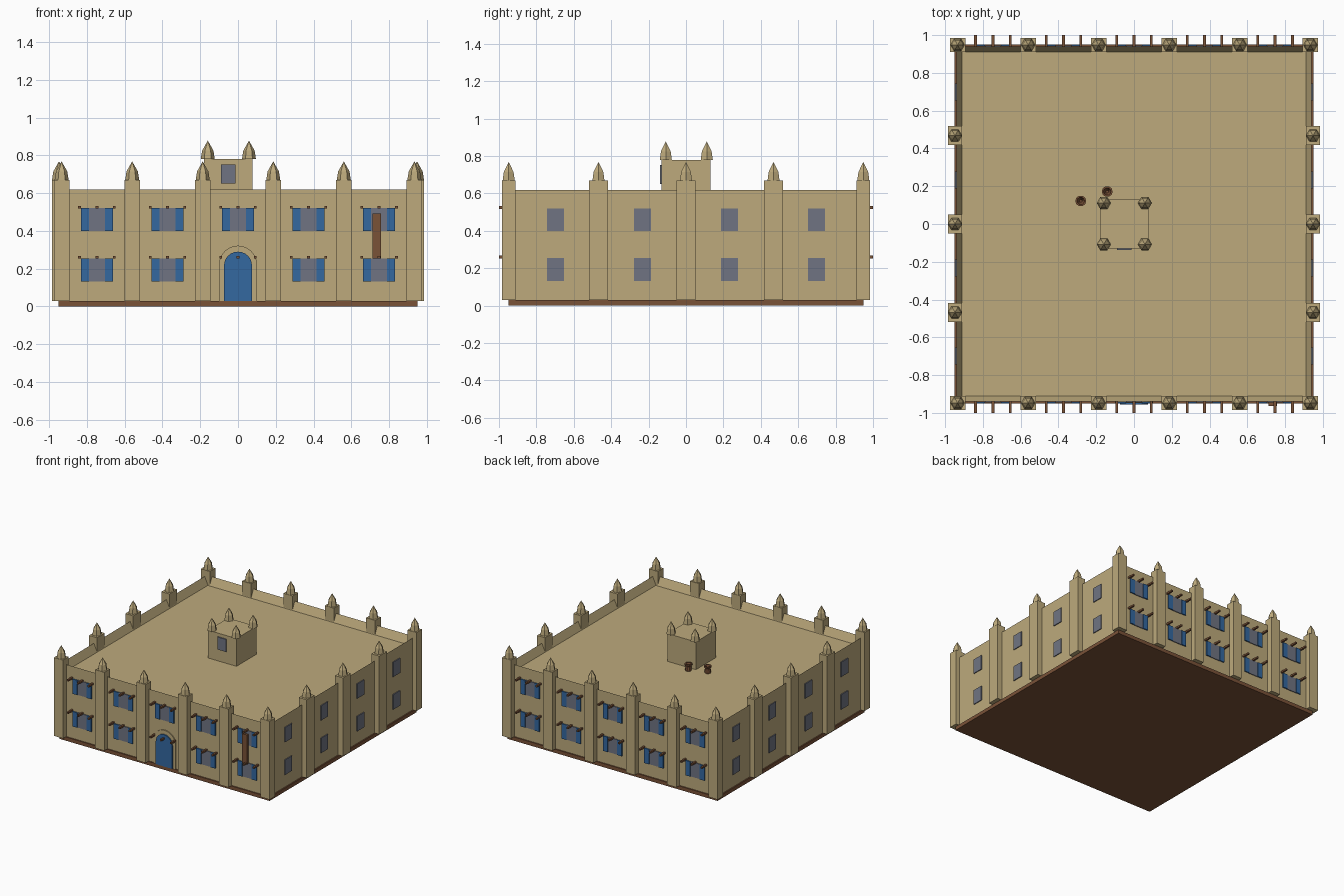
import bpy, bmesh, math

if "Cube" in bpy.data.objects:
    bpy.data.objects.remove(bpy.data.objects["Cube"])


def material(name, rgb):
    m = bpy.data.materials.new(name)
    m.diffuse_color = (*rgb, 1)
    m.use_nodes = True
    m.node_tree.nodes["Principled BSDF"].inputs["Base Color"].default_value = m.diffuse_color
    return m


SAND = material("sandstone", (0.51, 0.402, 0.202))
BROWN = material("brown_wood", (0.195, 0.084, 0.039))
BLUE = material("blue_paint", (0.033, 0.138, 0.352))
GREY = material("grey_glass", (0.162, 0.175, 0.223))


def finish(name, bm, mat):
    bmesh.ops.recalc_face_normals(bm, faces=bm.faces)
    me = bpy.data.meshes.new(name)
    bm.to_mesh(me)
    bm.free()
    me.materials.append(mat)
    ob = bpy.data.objects.new(name, me)
    bpy.context.collection.objects.link(ob)
    return ob


def box(name, mat, xs, ys, zs, sink=None):
    """Box between bounds; sink=(rim, depth) lowers the inset top face."""
    bm = bmesh.new()
    bmesh.ops.create_cube(bm, size=1)
    for v in bm.verts:
        v.co = [(a + b) / 2 + c * abs(b - a) for c, (a, b) in zip(v.co, (xs, ys, zs))]
    if sink:
        bm.normal_update()
        top = [f for f in bm.faces if f.normal.z > 0.9]
        bmesh.ops.inset_region(bm, faces=top, thickness=sink[0], use_even_offset=True)
        for v in top[0].verts:
            v.co.z -= sink[1]
    return finish(name, bm, mat)


def lathe(name, mat, x, y, profile, sides):
    """Rings of (radius, z); ends are capped, a zero radius makes a tip."""
    bm = bmesh.new()
    rings = []
    for r, z in profile:
        if r == 0:
            rings.append([bm.verts.new((x, y, z))] * sides)
        else:
            rings.append([bm.verts.new((x + r * math.cos(math.tau * i / sides),
                                        y + r * math.sin(math.tau * i / sides), z))
                          for i in range(sides)])
    for a, b in zip(rings, rings[1:]):
        for i in range(sides):
            j = (i + 1) % sides
            bm.faces.new(list(dict.fromkeys((a[i], a[j], b[j], b[i]))))
    for ring in (rings[0], rings[-1]):
        if len(set(ring)) > 2:
            bm.faces.new(ring)
    return finish(name, bm, mat)


def arch(name, mat, half, spring, y0, y1, z0=0.03, steps=12):
    """Round-headed slab facing the front."""
    bm = bmesh.new()
    pts = [(-half, z0), (half, z0)]
    pts += [(half * math.cos(math.pi * i / steps), spring + half * math.sin(math.pi * i / steps))
            for i in range(steps + 1)]
    face = bm.faces.new([bm.verts.new((x, y1, z)) for x, z in pts])
    ext = bmesh.ops.extrude_face_region(bm, geom=[face])
    for v in ext["geom"]:
        if isinstance(v, bmesh.types.BMVert):
            v.co.y = y0
    return finish(name, bm, mat)


def pinnacle(name, x, y, z):
    lathe(name, SAND, x, y, [(0.037, z), (0.030, z + 0.045), (0, z + 0.098)], 6)


# Plinth and walled flat roof
box("plinth", BROWN, (-0.95, 0.95), (-0.95, 0.95), (0, 0.03))
box("walls_and_roof", SAND, (-0.94, 0.94), (-0.94, 0.94), (0.03, 0.618), sink=(0.03, 0.065))

# Front and back pilasters with pinnacles
for s in (-1, 1):
    for i in range(6):
        x = -0.934 + i * 0.3736
        box("front_back_pilaster", SAND, (x - 0.041, x + 0.041),
            (s * 0.948 - 0.036, s * 0.948 + 0.036), (0.03, 0.67))
        pinnacle("pilaster_pinnacle", x, s * 0.948, 0.67)

# Side pilasters with pinnacles
for s in (-1, 1):
    for y in (-0.468, 0, 0.468):
        box("side_pilaster", SAND, (s * 0.948 - 0.036, s * 0.948 + 0.036),
            (y - 0.05, y + 0.05), (0.03, 0.67))
        pinnacle("pilaster_pinnacle", s * 0.948, y, 0.67)

LEVELS = ((0.133, 0.255), (0.40, 0.52))

# Front and back windows with shutters and projecting beams
for s in (-1, 1):
    for col in range(-2, 3):
        x = col * 0.3735
        for level, (z0, z1) in enumerate(LEVELS):
            if not (s == -1 and col == 0 and level == 0):  # the door is here
                box("window", GREY, (x - 0.043, x + 0.043), (s * 0.938, s * 0.946), (z0, z1))
                for k in (-1, 1):
                    box("shutter", BLUE, sorted((x + k * 0.043, x + k * 0.085)),
                        (s * 0.942, s * 0.951), (z0, z1))
            for k in (-1, 0, 1):
                bx, bz = x + k * 0.092, z1 + 0.005
                box("beam", BROWN, (bx - 0.007, bx + 0.007), (s * 0.93, s * 1.0),
                    (bz - 0.007, bz + 0.007))

# Side windows
for s in (-1, 1):
    for y in (-0.698, -0.2325, 0.2325, 0.698):
        for zs in LEVELS:
            box("side_window", GREY, (s * 0.938, s * 0.947), (y - 0.045, y + 0.045), zs)

# Arched door with surround
arch("door_surround", SAND, 0.1, 0.222, -0.94, -0.948)
arch("door", BLUE, 0.074, 0.216, -0.948, -0.957)

# Hanging board between the beams at the right
box("hanging_board", BROWN, (0.711, 0.758), (-0.965, -0.945), (0.253, 0.492))

# Rooftop room with window and corner pinnacles
box("roof_room", SAND, (-0.18, 0.077), (-0.13, 0.13), (0.545, 0.78))
box("roof_room_window", GREY, (-0.09, -0.012), (-0.139, -0.13), (0.65, 0.752))
for x in (-0.16, 0.058):
    for y in (-0.108, 0.111):
        pinnacle("roof_room_pinnacle", x, y, 0.78)

# Hollow jars on the roof
for x, y in ((-0.282, 0.122), (-0.142, 0.172)):
    lathe("jar", BROWN, x, y, [(0.021, 0.55), (0.025, 0.565), (0.021, 0.592), (0.029, 0.598),
                               (0.029, 0.61), (0.02, 0.61), (0.007, 0.56)], 10)
